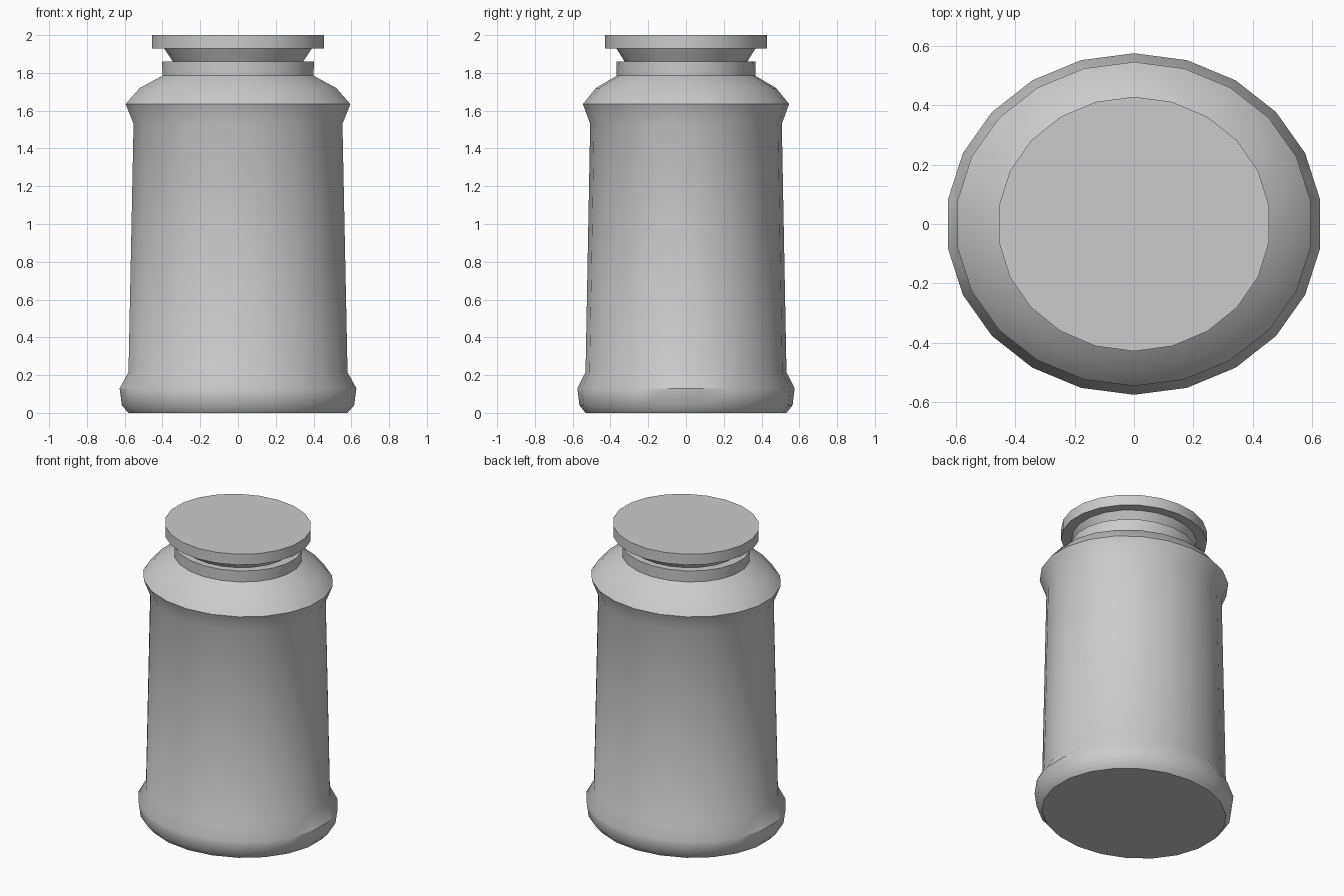
import bpy, bmesh, math

if "Cube" in bpy.data.objects:
    bpy.data.objects.remove(bpy.data.objects["Cube"])

SIDES = 22


def lathe(name, profile, ratio):
    """Closed elliptical lathe from (x_extent, z) pairs; vertices lie on the y axis."""
    bm = bmesh.new()
    flat = math.cos(math.pi / SIDES)  # x extent is measured across a flat side
    rings = []
    for x, z in profile:
        r = x / flat
        ring = []
        for i in range(SIDES):
            a = math.pi / 2 + math.tau * i / SIDES
            ring.append(bm.verts.new((r * math.cos(a), r * ratio * math.sin(a), z)))
        rings.append(ring)
    for low, high in zip(rings, rings[1:]):
        for i in range(SIDES):
            j = (i + 1) % SIDES
            bm.faces.new((low[i], low[j], high[j], high[i]))
    bm.faces.new(rings[0][::-1])
    bm.faces.new(rings[-1])
    mesh = bpy.data.meshes.new(name)
    bm.to_mesh(mesh)
    bm.free()
    obj = bpy.data.objects.new(name, mesh)
    bpy.context.collection.objects.link(obj)
    bpy.ops.object.select_all(action='DESELECT')
    obj.select_set(True)
    bpy.context.view_layer.objects.active = obj
    bpy.ops.object.shade_smooth_by_angle(angle=math.radians(36))
    return obj


# Jar body: bulged foot, tapered wall, flared shoulder and neck collar
lathe("jar_body", [
    (0.58, 0.0), (0.615, 0.04), (0.627, 0.13), (0.58, 0.215),
    (0.553, 1.53), (0.595, 1.635), (0.52, 1.72), (0.40, 1.785),
    (0.402, 1.86),
], 0.908)

# Stopper: flaring plug under a flat disc lid
lathe("stopper_lid", [
    (0.335, 1.845), (0.39, 1.928), (0.455, 1.928), (0.455, 2.0),
], 0.932)
